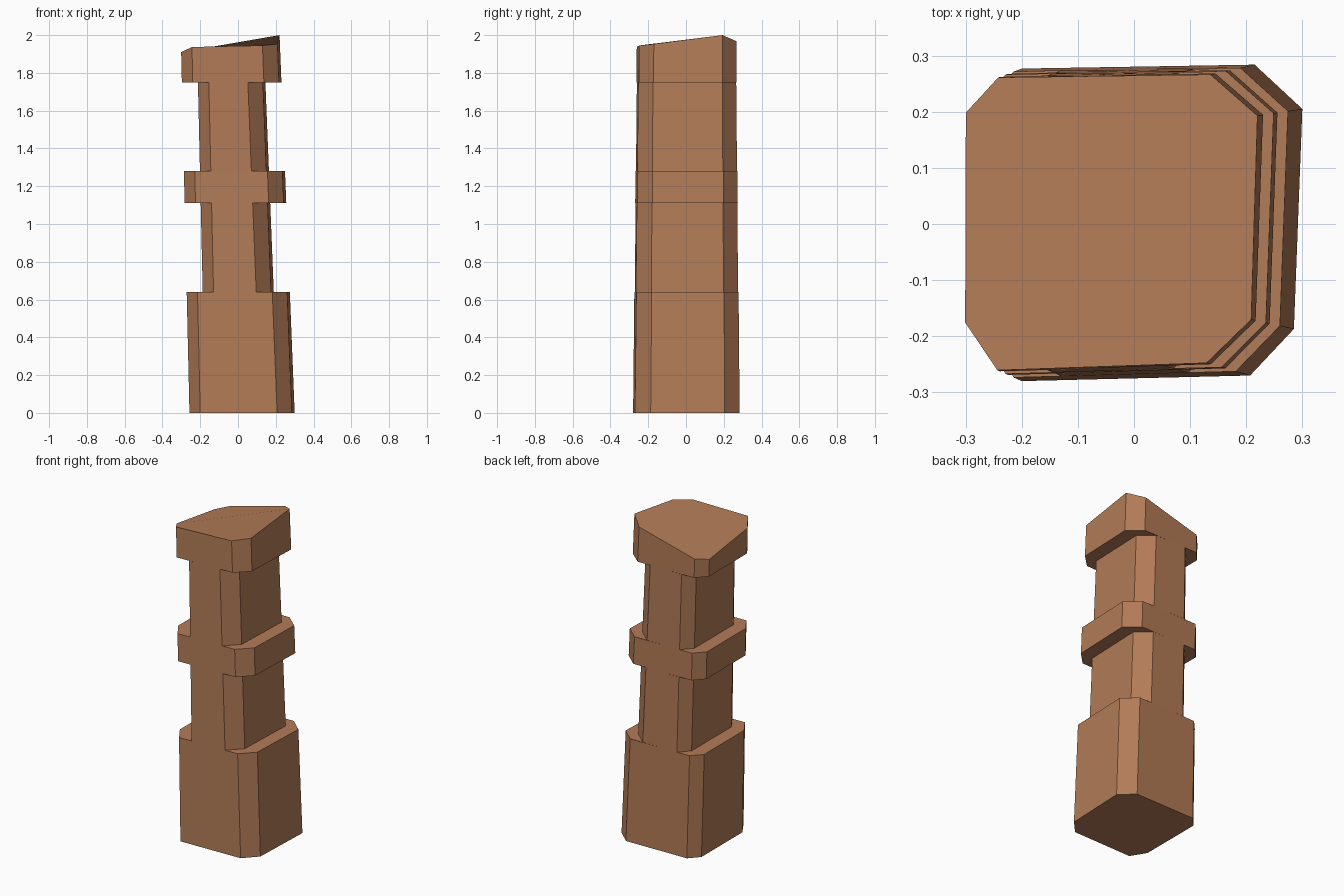
import bpy, bmesh
from mathutils import Vector

if "Cube" in bpy.data.objects:
    bpy.data.objects.remove(bpy.data.objects["Cube"])

# Chamfered outlines, front-left corner first, counter-clockwise from above
FOOT = [(-0.20, -0.28), (0.207, -0.27), (0.285, -0.187), (0.30, 0.205),
        (0.215, 0.284), (-0.20, 0.277), (-0.257, 0.215), (-0.257, -0.187)]
HEAD = [(-0.245, -0.26), (0.127, -0.247), (0.207, -0.17), (0.22, 0.193),
        (0.135, 0.266), (-0.245, 0.26), (-0.303, 0.197), (-0.303, -0.175)]
# Sloping, broken-off top heights
TOP_Z = [1.937, 1.945, 1.953, 2.0, 1.968, 1.867, 1.857, 1.91]
RIGHT = (1, 2, 3, 4)
LEFT = (5, 6, 7, 0)
NOTCH = 0.085  # depth of the side recesses

bm = bmesh.new()


def ring(z, narrow=False, heights=None):
    """Leaning outline at height z, pulled in sideways for the recesses."""
    verts = []
    for i, (a, b) in enumerate(zip(FOOT, HEAD)):
        h = heights[i] if heights else z
        p = Vector(a).lerp(Vector(b), h / 2)
        if narrow:
            s = -1 if i in RIGHT else 1
            p += Vector((s * NOTCH, s * NOTCH * 0.028))
        verts.append(bm.verts.new((p.x, p.y, h)))
    return verts


def block(lower, upper):
    for i in range(8):
        j = (i + 1) % 8
        bm.faces.new((lower[i], lower[j], upper[j], upper[i]))


def ledge(wide, narrow, up):
    """Flat shelves on the left and right between a wide and a narrow ring."""
    for side in (RIGHT, LEFT):
        loop = [wide[i] for i in side] + [narrow[i] for i in reversed(side)]
        bm.faces.new(loop if up else loop[::-1])


# Base, shaft, band, shaft and cap stacked upwards
levels = [(0, 0.64, False), (0.64, 1.11, True), (1.11, 1.28, False),
          (1.28, 1.75, True), (1.75, None, False)]
previous = None
for z0, z1, narrow in levels:
    lower = ring(z0, narrow)
    upper = ring(z1, narrow) if z1 else ring(2, heights=TOP_Z)
    block(lower, upper)
    if previous is None:
        bm.faces.new(lower[::-1])
    elif narrow:
        ledge(previous, lower, True)
    else:
        ledge(lower, previous, False)
    previous = upper
bm.faces.new(previous)

mesh = bpy.data.meshes.new("notched_pillar")
bm.to_mesh(mesh)
bm.free()

clay = bpy.data.materials.new("clay_brown")
clay.diffuse_color = (0.45, 0.20, 0.095, 1)
clay.use_nodes = True
clay.node_tree.nodes["Principled BSDF"].inputs["Base Color"].default_value = clay.diffuse_color
mesh.materials.append(clay)
pillar = bpy.data.objects.new("notched_pillar", mesh)
bpy.context.collection.objects.link(pillar)
